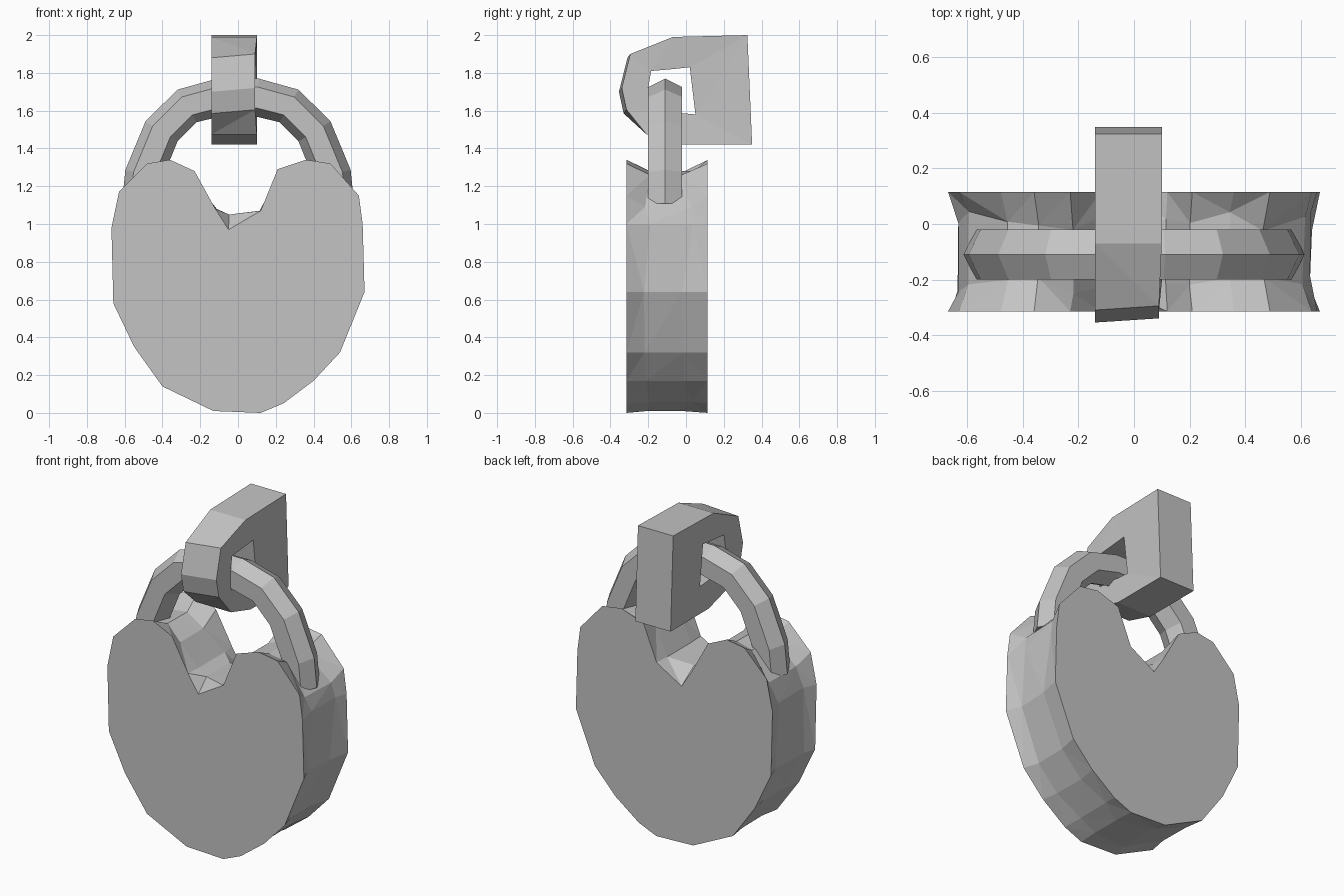
import bpy, bmesh, random
from mathutils import Vector

random.seed(4)
cube = bpy.data.objects.get("Cube")
if cube:
    bpy.data.objects.remove(cube, do_unlink=True)

grey = bpy.data.materials.new("plain grey")
grey.use_nodes = True
COLOUR = (0.55, 0.55, 0.55, 1)
grey.diffuse_color = COLOUR
grey.node_tree.nodes["Principled BSDF"].inputs["Base Color"].default_value = COLOUR


def finish(name, bm):
    """Turn a bmesh into a flat shaded object."""
    bmesh.ops.recalc_face_normals(bm, faces=bm.faces[:])
    mesh = bpy.data.meshes.new(name)
    bm.to_mesh(mesh)
    bm.free()
    mesh.materials.append(grey)
    obj = bpy.data.objects.new(name, mesh)
    bpy.context.collection.objects.link(obj)
    return obj


def bridge(bm, a, b):
    """Join two equal loops of vertices with quads."""
    n = len(a)
    return [bm.faces.new((a[i], a[(i + 1) % n], b[(i + 1) % n], b[i]))
            for i in range(n)]


# Heart shaped body: outer rims at front and back, hollowed waist between
heart = [(-.05, .97), (-.12, 1.08), (-.23, 1.28), (-.36, 1.34), (-.48, 1.32),
         (-.63, 1.17), (-.67, .98), (-.66, .58), (-.55, .35), (-.4, .14),
         (-.13, .01), (.12, 0), (.24, .05), (.4, .17), (.54, .32),
         (.67, .64), (.66, 1), (.64, 1.15), (.49, 1.32), (.36, 1.34),
         (.21, 1.29), (.12, 1.07)]
bm = bmesh.new()
rings = []
for y, waist in ((-.315, False), (-.22, True), (.01, True), (.115, False)):
    ring = []
    for x, z in heart:
        if waist:
            y_here = y + random.uniform(-.035, .035)
            if abs(x) < .13 and z > .9:
                z = max(z, 1.05)
            elif z > 1.1:
                z -= .06
            elif z < .1:
                z += .01
            ring.append(bm.verts.new((x * random.uniform(.94, .965), y_here, z)))
        else:
            ring.append(bm.verts.new((x, y, z)))
    rings.append(ring)
sides = []
for a, b in zip(rings, rings[1:]):
    sides += bridge(bm, a, b)
bmesh.ops.triangulate(bm, faces=sides)
bm.faces.new(rings[0])
bm.faces.new(rings[-1])
finish("heart_body", bm)

# Shackle: hexagonal section swept along a faceted arch
half = [(.1, 1.67), (.27, 1.625), (.405, 1.49), (.5, 1.26), (.515, 1.1)]
path = [Vector((-x, 0, z)) for x, z in reversed(half)] + [Vector((x, 0, z)) for x, z in half]
section = [(.1, 0), (.055, .09), (-.055, .09), (-.1, 0), (-.055, -.09), (.055, -.09)]
bm = bmesh.new()
loops = []
for i, p in enumerate(path):
    along = (path[min(i + 1, len(path) - 1)] - path[max(i - 1, 0)]).normalized()
    out = Vector((-along.z, 0, along.x))
    loops.append([bm.verts.new(p + out * r + Vector((0, -.11 + w, 0))) for r, w in section])
for a, b in zip(loops, loops[1:]):
    bridge(bm, a, b)
bm.faces.new(loops[0])
bm.faces.new(loops[-1])
finish("shackle", bm)

# Clasp: square behind, rounded in front, with a window for the shackle
outer = [(.325, 2), (-.07, 1.99), (-.31, 1.88), (-.355, 1.7), (-.33, 1.585),
         (-.21, 1.475), (-.02, 1.42), (.35, 1.42)]
inner = [(.02, 1.83), (-.07, 1.82), (-.185, 1.81), (-.2, 1.72), (-.2, 1.64),
         (-.19, 1.6), (-.06, 1.59), (.05, 1.58)]
bm = bmesh.new()


def clasp_loop(points, x):
    return [bm.verts.new((x, y, z)) for y, z in points]


left_out, left_in = clasp_loop(outer, .1), clasp_loop(inner, .09)
right_out, right_in = clasp_loop(outer, -.14), clasp_loop(inner, -.13)
# The front corners sit slightly askew
for v in left_out[2:5]:
    v.co += Vector((-.01, .015, .02))
for a, b in ((left_out, left_in), (left_in, right_in),
             (right_in, right_out), (right_out, left_out)):
    bridge(bm, a, b)
bmesh.ops.triangulate(bm, faces=bm.faces[:])
finish("clasp", bm)
